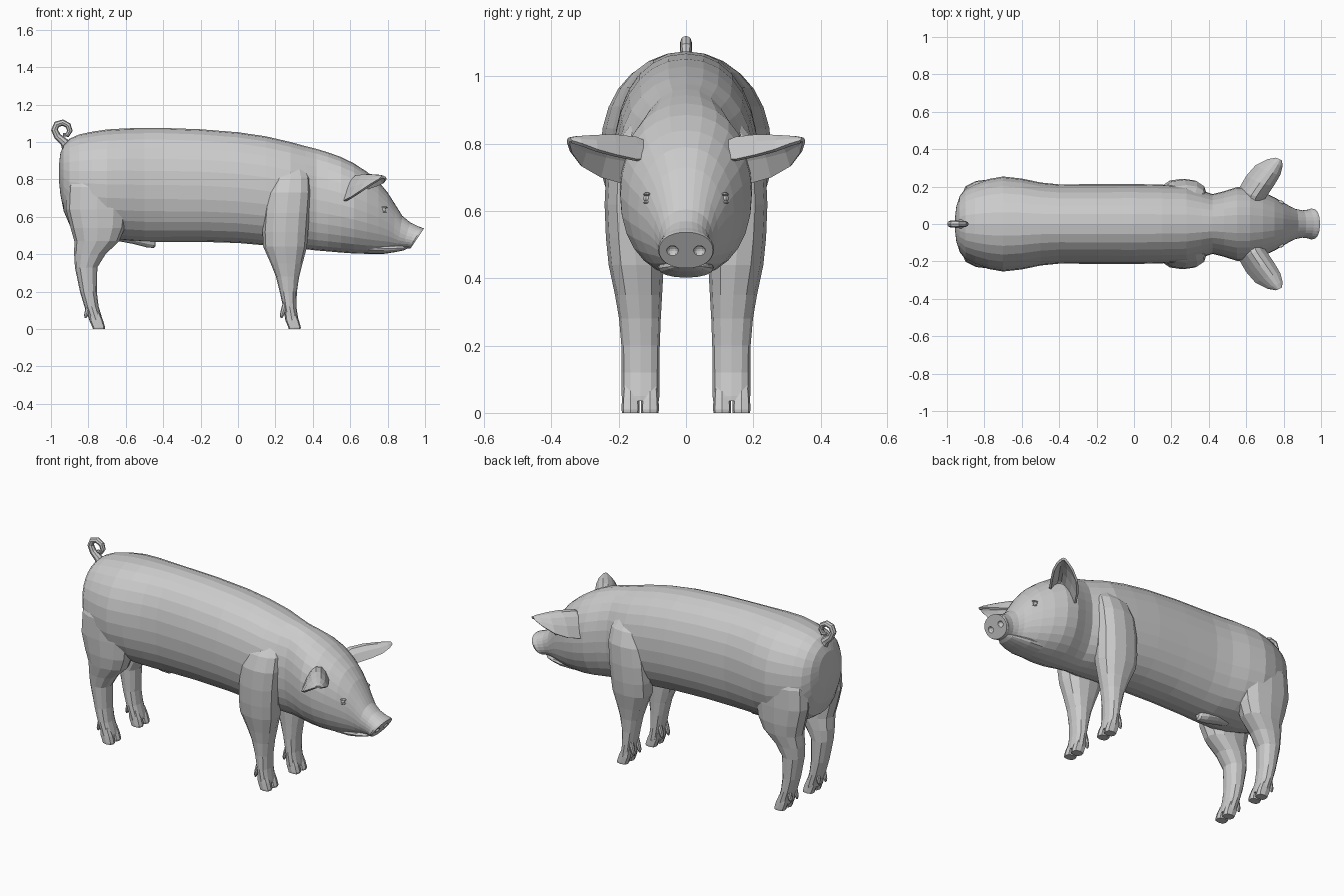
import bpy, bmesh, math
from mathutils import Vector


def add_object(name, bm, mirror=False):
    bmesh.ops.recalc_face_normals(bm, faces=bm.faces)
    me = bpy.data.meshes.new(name)
    bm.to_mesh(me)
    bm.free()
    ob = bpy.data.objects.new(name, me)
    bpy.context.collection.objects.link(ob)
    if mirror:
        m = ob.modifiers.new("Mirror", 'MIRROR')
        m.use_axis = (False, True, False)
    return ob


def loft(bm, rings):
    """Skin a list of point rings and cap both ends."""
    rows = [[bm.verts.new(p) for p in r] for r in rings]
    n = len(rows[0])
    for a, b in zip(rows, rows[1:]):
        for i in range(n):
            j = (i + 1) % n
            bm.faces.new((a[i], a[j], b[j], b[i]))
    bm.faces.new(rows[0])
    bm.faces.new(rows[-1])


def oval(n, power):
    """Unit superellipse points."""
    pts = []
    for i in range(n):
        a = 2 * math.pi * i / n
        c, s = math.cos(a), math.sin(a)
        pts.append((math.copysign(abs(c) ** (2 / power), c),
                    math.copysign(abs(s) ** (2 / power), s)))
    return pts


def x_rings(table, n=28, power=2.15):
    """Rows of x, bottom z, top z, half width, forward lean."""
    out = []
    for x, zb, zt, w, lean in table:
        zc, h = (zb + zt) / 2, (zt - zb) / 2
        out.append([(x + lean * h * v, w * u, zc + h * v) for u, v in oval(n, power)])
    return out


def z_rings(table, n=12, power=2.3):
    """Rows of z, x centre, half depth, y centre, half width."""
    return [[(x + hx * u, y + hy * v, z) for u, v in oval(n, power)]
            for z, x, hx, y, hy in table]


# Body, neck, head and snout in one skin
body_rows = [
    (-.957, .79, .88, .035, 0), (-.95, .72, .94, .095, 0), (-.932, .63, .985, .15, 0),
    (-.90, .555, 1.018, .19, 0), (-.85, .52, 1.04, .215, 0), (-.78, .50, 1.055, .24, 0),
    (-.70, .48, 1.067, .254, 0), (-.60, .472, 1.073, .243, 0), (-.50, .465, 1.075, .222, 0),
    (-.40, .465, 1.075, .212, 0), (-.20, .466, 1.068, .213, 0), (0, .46, 1.052, .214, 0),
    (.15, .447, 1.03, .21, 0), (.28, .435, 1.00, .205, 0), (.36, .427, .978, .18, 0),
    (.42, .42, .963, .16, 0), (.48, .415, .945, .175, 0), (.55, .409, .92, .197, 0),
    (.62, .404, .886, .195, 0), (.69, .402, .84, .172, 0), (.75, .404, .79, .143, 0),
    (.80, .411, .73, .115, 0), (.835, .418, .665, .094, .05), (.865, .425, .605, .08, .15),
    (.90, .43, .57, .073, .3), (.932, .432, .55, .077, .5), (.949, .43, .542, .083, .62),
    (.958, .43, .537, .08, .68)]
bm = bmesh.new()
loft(bm, x_rings(body_rows))
body = add_object("body_and_head", bm)

# Nostrils cut into the snout disc
bm = bmesh.new()
for s in (-1, 1):
    r = bmesh.ops.create_uvsphere(bm, u_segments=12, v_segments=8, radius=.018)
    bmesh.ops.translate(bm, verts=r['verts'], vec=(.959, s * .04, .481))
cutter = add_object("nostril_cutter", bm)
cutter.hide_render = True
mod = body.modifiers.new("Nostrils", 'BOOLEAN')
mod.operation = 'DIFFERENCE'
mod.object = cutter
bpy.context.view_layer.objects.active = body
bpy.ops.object.modifier_apply(modifier=mod.name)
bpy.data.objects.remove(cutter)

# Lower jaw
bm = bmesh.new()
loft(bm, x_rings([(.62, .42, .48, .07, 0), (.70, .402, .47, .085, 0), (.78, .402, .46, .082, 0),
                  (.84, .411, .452, .07, 0), (.885, .42, .448, .054, 0),
                  (.905, .43, .444, .035, 0)], 16))
add_object("lower_jaw", bm)

# Sheath on the belly
bm = bmesh.new()
loft(bm, x_rings([(-.64, .47, .54, .03, 0), (-.56, .455, .53, .045, 0), (-.49, .437, .52, .04, 0),
                  (-.45, .433, .50, .026, 0), (-.44, .445, .48, .014, 0)], 12))
add_object("belly_sheath", bm)

# Legs, each with two toes and two dewclaws
front_rows = [(.88, .29, .06, .11, .04), (.81, .28, .105, .14, .068), (.73, .27, .12, .157, .08),
              (.62, .26, .122, .162, .08), (.52, .253, .122, .155, .083), (.44, .252, .117, .148, .082),
              (.35, .26, .085, .141, .07), (.28, .265, .062, .137, .062), (.20, .269, .046, .135, .057),
              (.12, .276, .036, .135, .056), (.05, .288, .035, .135, .056), (.035, .29, .033, .135, .054)]
back_rows = [(.88, -.74, .13, .13, .06), (.76, -.75, .165, .15, .088), (.64, -.755, .165, .155, .085),
             (.54, -.75, .145, .153, .084), (.47, -.755, .12, .148, .08), (.40, -.792, .084, .141, .07),
             (.33, -.812, .06, .137, .062), (.20, -.80, .045, .135, .057),
             (.12, -.783, .038, .135, .056), (.05, -.76, .036, .135, .056), (.035, -.757, .034, .135, .054)]


def make_leg(name, rows):
    bm = bmesh.new()
    loft(bm, z_rings(rows))
    x = rows[-1][1]
    for y in (.1075, .1645):
        loft(bm, z_rings([(.09, x - .012, .028, y, .022), (.045, x, .036, y, .026),
                          (.01, x + .012, .034, y, .027), (0, x + .013, .032, y, .026)], 8, 3))
        loft(bm, z_rings([(.15, x - .035, .012, y, .011), (.11, x - .044, .015, y, .014),
                          (.075, x - .055, .011, y, .011), (.058, x - .058, .005, y, .005)], 8))
    add_object(name, bm, mirror=True)


make_leg("front_legs", front_rows)
make_leg("back_legs", back_rows)

# Cupped ears: lower edge, crown and front edge at each step to the tip
ear_rows = [((.565, .13, .70), (.61, .085, .785), (.66, .09, .75)),
            ((.57, .195, .685), (.63, .155, .815), (.705, .15, .752)),
            ((.605, .255, .702), (.675, .22, .822), (.745, .21, .765)),
            ((.655, .312, .735), (.72, .28, .82), (.778, .265, .78)),
            ((.715, .342, .775), (.755, .325, .817), (.79, .31, .797)),
            ((.76, .35, .802), (.775, .347, .813), (.787, .34, .806))]
bm = bmesh.new()
grid = []
for a, b, c in ear_rows:
    a, b, c = Vector(a), Vector(b), Vector(c)
    row = []
    for i in range(7):
        t = i / 6
        p = a * (2 * (t - .5) * (t - 1)) + b * (4 * t * (1 - t)) + c * (2 * t * (t - .5))
        p.z = min(p.z, .825)
        row.append(bm.verts.new(p))
    grid.append(row)
for r, q in zip(grid, grid[1:]):
    for i in range(6):
        bm.faces.new((r[i], r[i + 1], q[i + 1], q[i]))
ears = add_object("ears", bm, mirror=True)
sol = ears.modifiers.new("Thickness", 'SOLIDIFY')
sol.thickness = .012
sol.offset = 0

# Eyes with upper and lower lids
bm = bmesh.new()
for dz, sx, sz in ((0, .014, .013), (.012, .022, .006), (-.012, .018, .005)):
    r = bmesh.ops.create_uvsphere(bm, u_segments=10, v_segments=6, radius=1)
    bmesh.ops.scale(bm, verts=r['verts'], vec=(sx, .012, sz))
    bmesh.ops.translate(bm, verts=r['verts'], vec=(.779, .115, .638 + dz))
add_object("eyes", bm, mirror=True)

# Curly tail
path = [(-.89, .93, .035), (-.912, .97, .03), (-.93, 1.0, .023), (-.965, 1.03, .019),
        (-.981, 1.065, .018), (-.969, 1.094, .018), (-.937, 1.104, .017), (-.908, 1.088, .016),
        (-.899, 1.06, .015), (-.912, 1.038, .013), (-.935, 1.04, .009)]
rings = []
for i, (x, z, r) in enumerate(path):
    p, q = path[max(i - 1, 0)], path[min(i + 1, len(path) - 1)]
    d = Vector((q[0] - p[0], 0, q[1] - p[1])).normalized()
    side = Vector((-d.z, 0, d.x))
    rings.append([Vector((x, 0, z)) + r * (side * u + Vector((0, 1, 0)) * v)
                  for u, v in oval(8, 2)])
bm = bmesh.new()
loft(bm, rings)
add_object("tail", bm)
